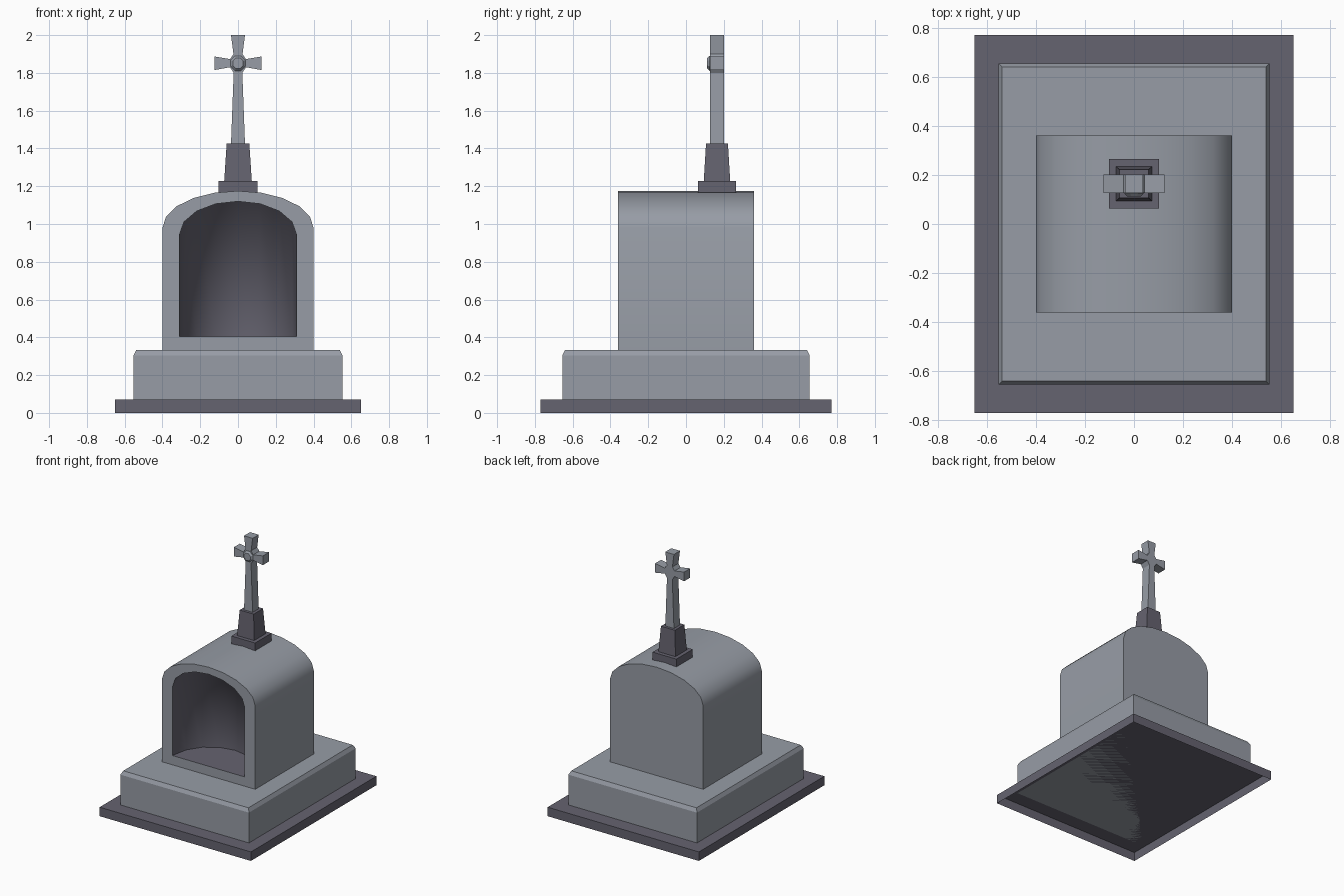
import bpy
import bmesh
from math import cos, sin, pi, radians

cube = bpy.data.objects.get("Cube")
if cube:
    bpy.data.objects.remove(cube, do_unlink=True)


def material(name, color):
    m = bpy.data.materials.new(name)
    m.use_nodes = True
    m.diffuse_color = color
    m.node_tree.nodes["Principled BSDF"].inputs["Base Color"].default_value = color
    return m


LIGHT = material("light grey stone", (0.31, 0.335, 0.38, 1))
DARK = material("dark grey stone", (0.13, 0.125, 0.16, 1))


def finish(name, bm, mat, smooth_angle=None, fix_normals=True):
    if fix_normals:
        bmesh.ops.recalc_face_normals(bm, faces=bm.faces)
    mesh = bpy.data.meshes.new(name)
    bm.to_mesh(mesh)
    bm.free()
    mesh.materials.append(mat)
    ob = bpy.data.objects.new(name, mesh)
    bpy.context.collection.objects.link(ob)
    if smooth_angle:
        bpy.ops.object.select_all(action="DESELECT")
        ob.select_set(True)
        bpy.context.view_layer.objects.active = ob
        bpy.ops.object.shade_smooth_by_angle(angle=radians(smooth_angle))
    return ob


def bridge(bm, a, b):
    n = len(a)
    for i in range(n):
        j = (i + 1) % n
        bm.faces.new((a[i], a[j], b[j], b[i]))


def stacked_block(name, levels, mat, y=0, bottom=True):
    """Loft rectangles given as (half width, half depth, height)."""
    bm = bmesh.new()
    rings = [[bm.verts.new((sx * hx, y + sy * hy, z))
              for sx, sy in ((1, 1), (-1, 1), (-1, -1), (1, -1))]
             for hx, hy, z in levels]
    for a, b in zip(rings, rings[1:]):
        bridge(bm, a, b)
    bm.faces.new(rings[-1])
    if bottom:
        bm.faces.new(rings[0])
    return finish(name, bm, mat)


def arch(half, spring, rise, steps):
    """Elliptical arch from +x over the top to -x."""
    return [(half * cos(pi * i / steps), spring + rise * sin(pi * i / steps))
            for i in range(steps + 1)]


def loop(bm, points, y):
    return [bm.verts.new((x, y, z)) for x, z in points]


# Ground slab (hollow underneath) and bevelled base
stacked_block("ground_slab", [(0.65, 0.77, 0), (0.65, 0.77, 0.07)], DARK, bottom=False)
stacked_block("base", [(0.553, 0.655, 0.07), (0.553, 0.655, 0.305),
                       (0.538, 0.64, 0.333)], LIGHT)

# Vaulted body with an arched opening in its front
FRONT, BACK, FLOOR = -0.36, 0.36, 0.405
outer = [(0.4, 0.333)] + arch(0.4, 0.98, 0.195, 10) + [(-0.4, 0.333)]
opening = arch(0.31, 0.943, 0.177, 8)
inner = [(0.31, FLOOR)] + opening + [(-0.31, FLOOR)]
bm = bmesh.new()
front, back = loop(bm, outer, FRONT), loop(bm, outer, BACK)
bridge(bm, front, back)
bm.faces.new(back)
hole = loop(bm, inner, FRONT)
edges = []
for ring in (front, hole):
    for a, b in zip(ring, ring[1:] + ring[:1]):
        edges.append(bm.edges.get((a, b)) or bm.edges.new((a, b)))
bmesh.ops.triangle_fill(bm, edges=edges, use_beauty=True, normal=(0, -1, 0))
finish("vaulted_body", bm, LIGHT, 40)

# Niche lining: rounded back wall meeting the arched ceiling
depth = [FRONT + 0.015 + 0.31 * sin(pi * i / 8) for i in range(9)]
bm = bmesh.new()
rim = loop(bm, opening, FRONT)
top = [bm.verts.new((x, y, z)) for (x, z), y in zip(opening, depth)]
foot = [bm.verts.new((x, y, FLOOR)) for (x, z), y in zip(opening, depth)]
corner_a, corner_b = loop(bm, [inner[0], inner[-1]], FRONT)
for i in range(8):
    bm.faces.new((foot[i], top[i], top[i + 1], foot[i + 1]))
    bm.faces.new((top[i + 1], top[i], rim[i], rim[i + 1]))
bm.faces.new((corner_a, rim[0], top[0], foot[0]))
bm.faces.new((foot[-1], top[-1], rim[-1], corner_b))
finish("niche_lining", bm, DARK, 120, fix_normals=False)

# Niche floor
bm = bmesh.new()
plan = [(0.31, FRONT)] + [(x, y) for (x, z), y in zip(opening, depth)] + [(-0.31, FRONT)]
bm.faces.new([bm.verts.new((x, y, FLOOR)) for x, y in plan])
finish("niche_floor", bm, DARK, fix_normals=False)

# Pedestal on the roof
CY = 0.164
stacked_block("pedestal_foot", [(0.102, 0.1, 1.14), (0.102, 0.1, 1.228)], DARK, CY)
stacked_block("pedestal", [(0.073, 0.07, 1.228), (0.06, 0.058, 1.425)], DARK, CY)

# Cross with flared arms, mirrored outline
half = [(0.037, 1.425), (0.023, 1.8), (0.042, 1.83), (0.125, 1.815),
        (0.125, 1.887), (0.042, 1.873), (0.024, 1.9), (0.037, 2.0)]
outline = half + [(-x, z) for x, z in reversed(half)]
bm = bmesh.new()
near, far = loop(bm, outline, CY - 0.037), loop(bm, outline, CY + 0.037)
bridge(bm, near, far)
bm.faces.new(near)
bm.faces.new(far)
finish("cross", bm, LIGHT)

# Raised boss at the crossing
bm = bmesh.new()
rings = [[bm.verts.new((r * cos(pi * (i + 0.5) / 4), y, 1.851 + r * sin(pi * (i + 0.5) / 4)))
          for i in range(8)] for r, y in ((0.043, CY), (0.043, CY - 0.039), (0.03, CY - 0.052))]
bridge(bm, rings[0], rings[1])
bridge(bm, rings[1], rings[2])
bm.faces.new(rings[0])
bm.faces.new(rings[2])
finish("cross_boss", bm, LIGHT)
